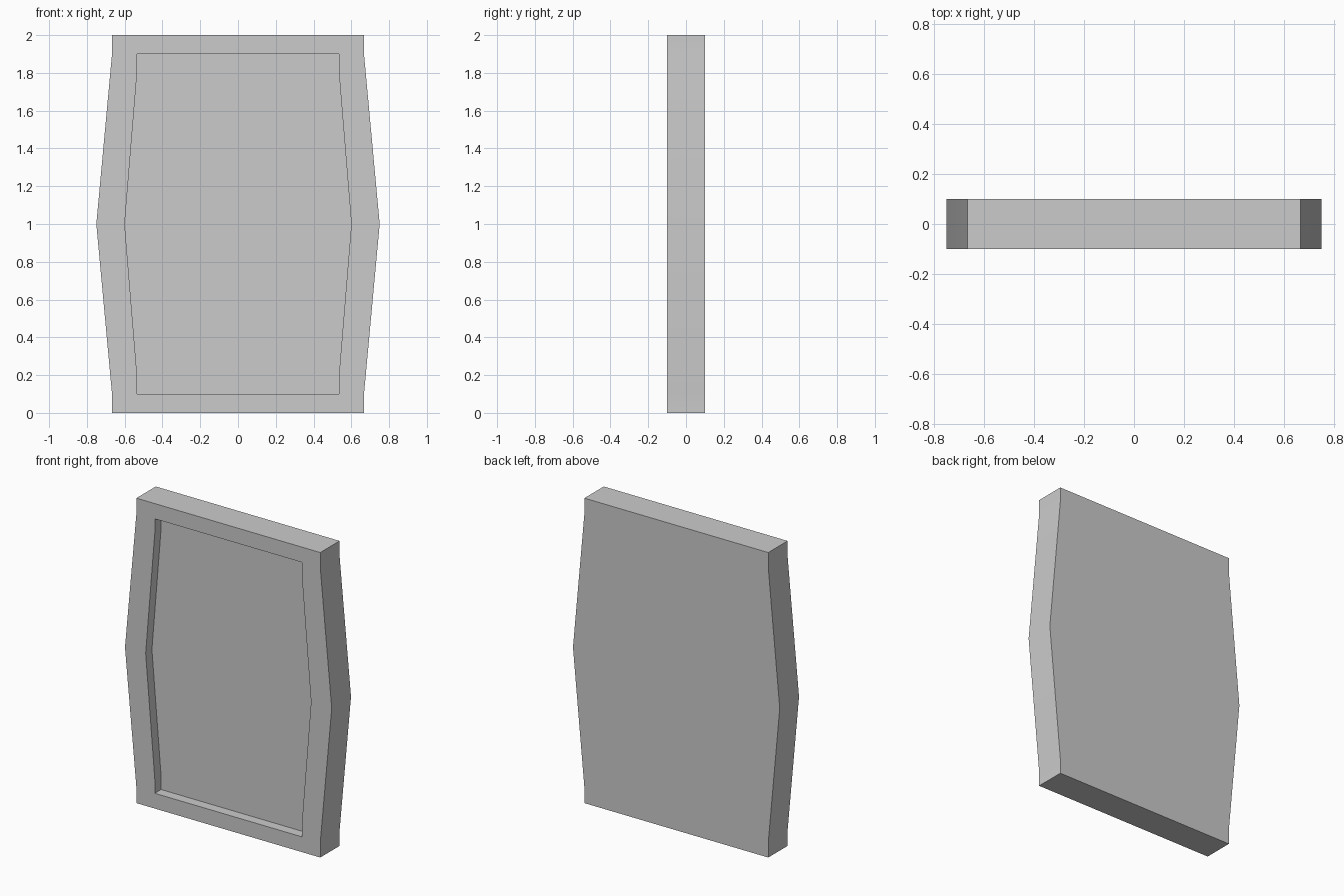
import bpy
import bmesh

cube = bpy.data.objects.get("Cube")
if cube:
    bpy.data.objects.remove(cube, do_unlink=True)

FRONT, BACK, RECESS = -0.1, 0.1, -0.035

# Plain grey material
grey = bpy.data.materials.new("plain grey")
grey.use_nodes = True
colour = (0.6, 0.6, 0.6, 1)
grey.diffuse_color = colour
grey.node_tree.nodes["Principled BSDF"].inputs["Base Color"].default_value = colour

# Right half of the bulging outline, relative to the panel centre
half = [(0.667, -1), (0.667, -0.9), (0.75, 0), (0.667, 0.9), (0.667, 1)]
outline = half + [(-x, z) for x, z in reversed(half)]

bm = bmesh.new()


def ring(y, sx=1, sz=1):
    return [bm.verts.new((x * sx, y, 1 + z * sz)) for x, z in outline]


def bridge(a, b):
    for i in range(len(a)):
        j = (i + 1) % len(a)
        bm.faces.new((a[i], a[j], b[j], b[i]))


# Back, outer edge, front border, recess wall, recessed panel
rings = [ring(BACK), ring(FRONT), ring(FRONT, 0.8, 0.9), ring(RECESS, 0.8, 0.9)]
bm.faces.new(rings[0])
for a, b in zip(rings, rings[1:]):
    bridge(a, b)
bm.faces.new(rings[-1])
bmesh.ops.recalc_face_normals(bm, faces=bm.faces)

mesh = bpy.data.meshes.new("framed_panel")
bm.to_mesh(mesh)
bm.free()
mesh.materials.append(grey)
panel = bpy.data.objects.new("framed_panel", mesh)
bpy.context.collection.objects.link(panel)

# Soft bulging sides, crisp corners
bpy.context.view_layer.objects.active = panel
panel.select_set(True)
bpy.ops.object.shade_smooth_by_angle(angle=0.52)
